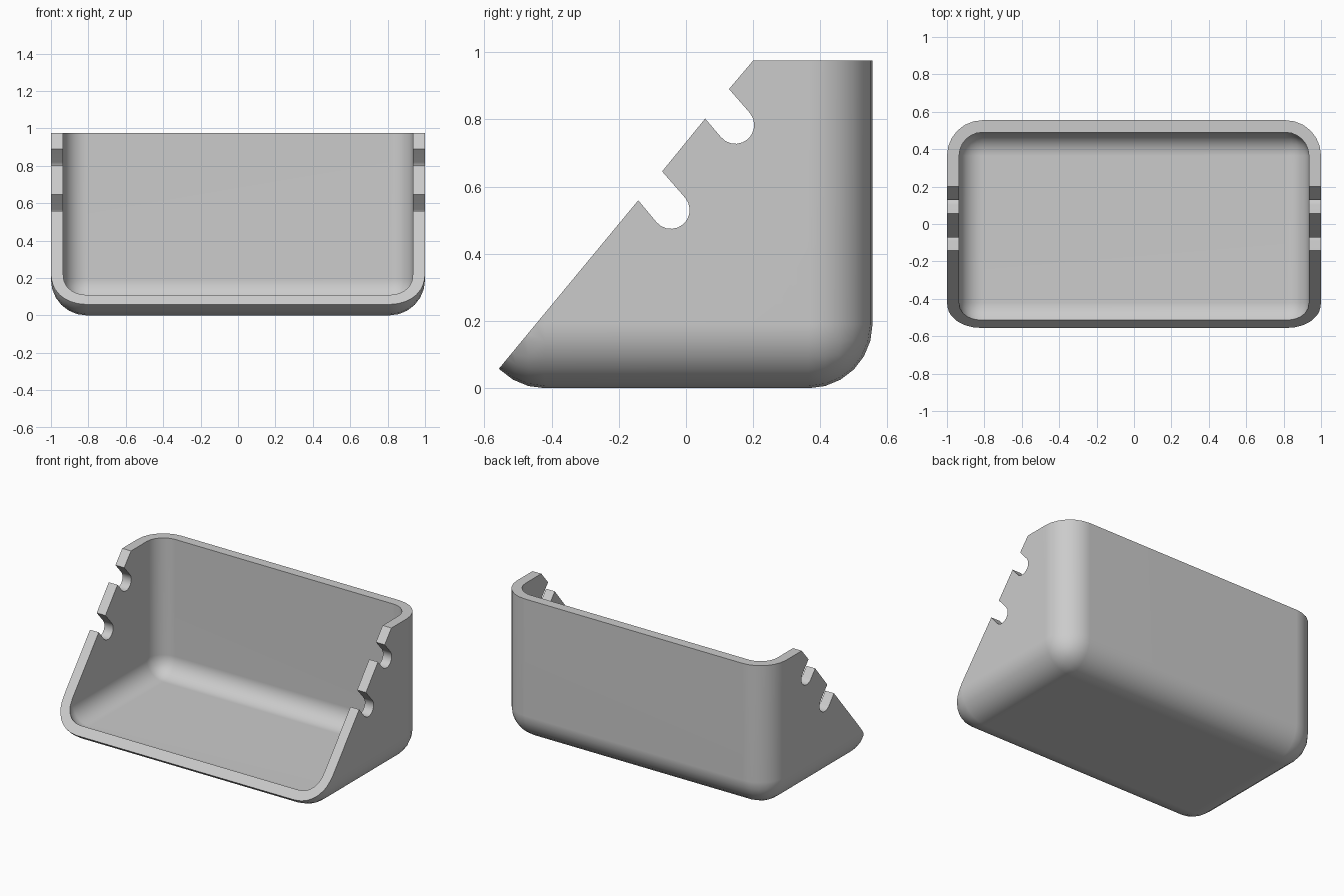
import bpy, bmesh, math
from mathutils import Vector

cube = bpy.data.objects.get("Cube")
if cube:
    bpy.data.objects.remove(cube, do_unlink=True)

# Material
grey = bpy.data.materials.new("plain grey")
grey.use_nodes = True
colour = (0.6, 0.6, 0.6, 1)
grey.diffuse_color = colour
grey.node_tree.nodes["Principled BSDF"].inputs["Base Color"].default_value = colour

WALL, RADIUS, TOP = 0.065, 0.19, 0.975
FRONT, BACK = -0.61, 0.555


def add_object(name, bm):
    bmesh.ops.recalc_face_normals(bm, faces=bm.faces)
    mesh = bpy.data.meshes.new(name)
    bm.to_mesh(mesh)
    bm.free()
    mesh.materials.append(grey)
    obj = bpy.data.objects.new(name, mesh)
    bpy.context.collection.objects.link(obj)
    return obj


def rounded_box(name, inset):
    """Box with every edge rounded, shrunk by inset, reaching above the rim."""
    low = Vector((-1 + inset, FRONT + inset, inset))
    high = Vector((1 - inset, BACK - inset, 2))
    bm = bmesh.new()
    bmesh.ops.create_cube(bm, size=1)
    for v in bm.verts:
        v.co = Vector([(a + b) / 2 + c * (b - a) for a, b, c in zip(low, high, v.co)])
    bmesh.ops.bevel(bm, geom=bm.edges[:], offset=RADIUS - inset, segments=6,
                    profile=0.5, affect='EDGES')
    return add_object(name, bm)


def slot(mouth_low, mouth_high, centre, radius=0.056, steps=10):
    """Side outline of one round-ended hook slot, from low lip to high lip."""
    start = math.radians(220)
    arc = [(centre[0] + radius * math.cos(start + math.pi * i / steps),
            centre[1] + radius * math.sin(start + math.pi * i / steps))
           for i in range(steps + 1)]
    return [mouth_low] + arc + [mouth_high]


# Everything in front of the slope and above the rim, in side outline (y, z)
outline = [(-1.0, -0.48), (-0.555, 0.06)]
outline += slot((-0.142, 0.559), (-0.071, 0.645), (-0.045, 0.53))
outline += slot((0.057, 0.802), (0.128, 0.89), (0.147, 0.783))
outline += [(0.2, TOP), (1.0, TOP), (1.0, 3.0), (-1.0, 3.0)]

bm = bmesh.new()
face = bm.faces.new([bm.verts.new((-1.5, y, z)) for y, z in outline])
side = bmesh.ops.extrude_face_region(bm, geom=[face])["geom"]
bmesh.ops.translate(bm, vec=(3, 0, 0),
                    verts=[g for g in side if isinstance(g, bmesh.types.BMVert)])
slope_cutter = add_object("slope_cutter", bm)

# Bin shell: hollow it, then cut the slope and the slots
bin_shell = rounded_box("bin_shell", 0)
cavity_cutter = rounded_box("cavity_cutter", WALL)
bpy.context.view_layer.objects.active = bin_shell
bpy.ops.object.select_all(action='DESELECT')
bin_shell.select_set(True)
for cutter in (cavity_cutter, slope_cutter):
    cutter.hide_render = True
    mod = bin_shell.modifiers.new("cut", 'BOOLEAN')
    mod.operation = 'DIFFERENCE'
    mod.solver = 'EXACT'
    mod.object = cutter
    bpy.ops.object.modifier_apply(modifier=mod.name)
    bpy.data.objects.remove(cutter, do_unlink=True)

# Smooth rounded walls, crisp cut edges
bpy.ops.object.shade_smooth_by_angle(angle=math.radians(30))
weighted = bin_shell.modifiers.new("even shading", 'WEIGHTED_NORMAL')
weighted.keep_sharp = True
